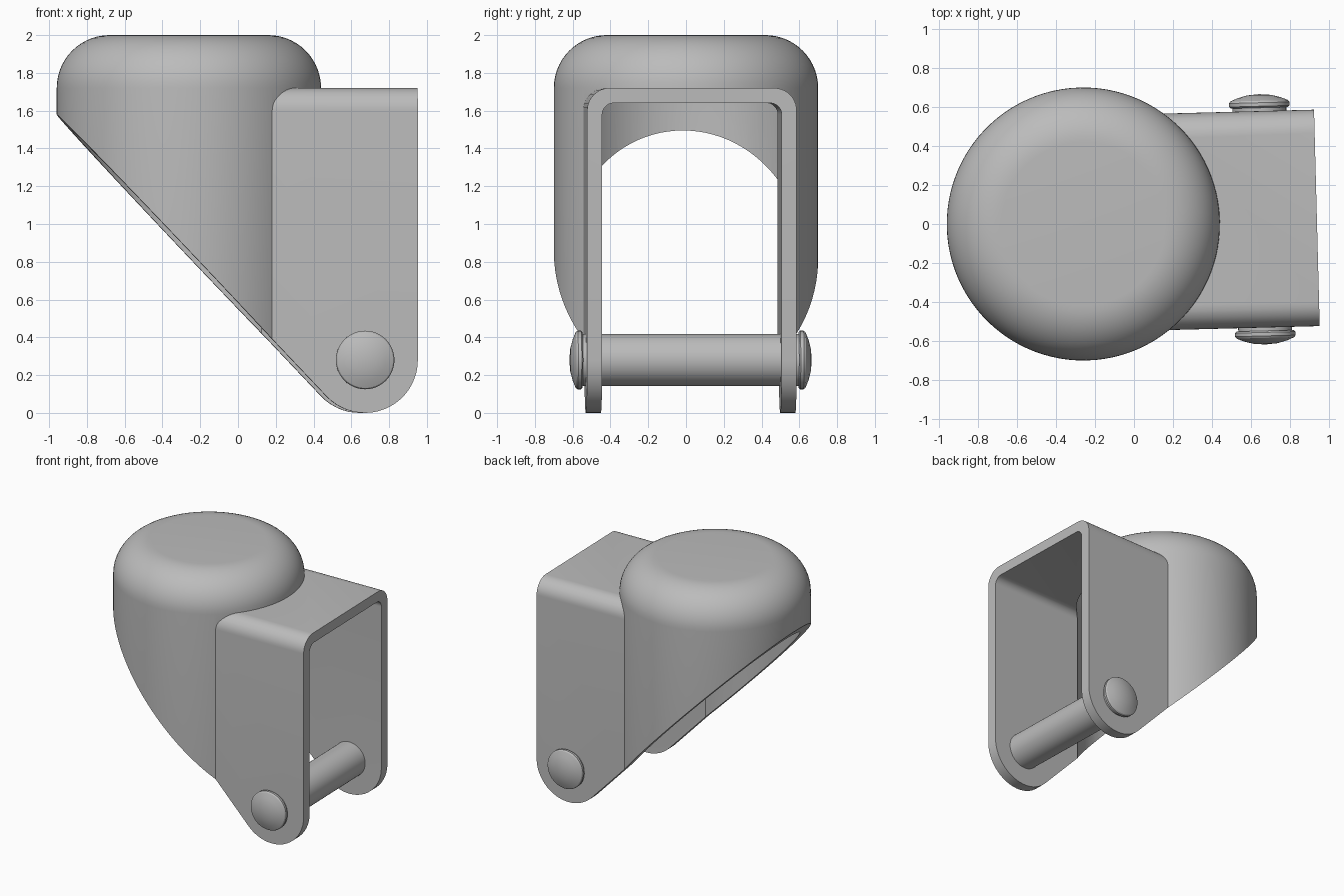
import bpy, bmesh, math
from mathutils import Matrix

if "Cube" in bpy.data.objects:
    bpy.data.objects.remove(bpy.data.objects["Cube"])

TURN = math.radians(1.5)                       # whole part is turned slightly
PLACE = Matrix.Translation((-0.26, 0, 0)) @ Matrix.Rotation(TURN, 4, "Z")
PIN_X, PIN_Z, EYE_R = 0.918, 0.28, 0.28

grey = bpy.data.materials.new("plain grey")
grey.use_nodes = True
grey.diffuse_color = (0.5, 0.5, 0.5, 1)
grey.node_tree.nodes["Principled BSDF"].inputs["Base Color"].default_value = (0.5, 0.5, 0.5, 1)


def make(name, bm):
    bmesh.ops.recalc_face_normals(bm, faces=bm.faces)
    mesh = bpy.data.meshes.new(name)
    bm.to_mesh(mesh)
    bm.free()
    mesh.materials.append(grey)
    obj = bpy.data.objects.new(name, mesh)
    bpy.context.collection.objects.link(obj)
    return obj


def arc(cx, cy, r, start, end, steps=10):
    angles = [math.radians(start + (end - start) * i / steps) for i in range(steps + 1)]
    return [(cx + r * math.cos(a), cy + r * math.sin(a)) for a in angles]


def lathe(name, profile, steps=96):
    """Spin an (r, z) profile, which starts and ends on the axis."""
    bm = bmesh.new()
    verts = [bm.verts.new((r, 0, z)) for r, z in profile]
    edges = [bm.edges.new(pair) for pair in zip(verts, verts[1:])]
    bmesh.ops.spin(bm, geom=verts + edges, axis=(0, 0, 1), cent=(0, 0, 0),
                   angle=2 * math.pi, steps=steps, use_duplicate=False)
    bmesh.ops.remove_doubles(bm, verts=bm.verts, dist=1e-5)
    return make(name, bm)


def prism(name, points, depth):
    bm = bmesh.new()
    face = bm.faces.new([bm.verts.new(p) for p in points])
    new = bmesh.ops.extrude_face_region(bm, geom=[face])["geom"]
    bmesh.ops.translate(bm, vec=depth, verts=[g for g in new if isinstance(g, bmesh.types.BMVert)])
    return make(name, bm)


def dome(name, radius, top, fillet, bottom):
    edge = arc(radius - fillet, top - fillet, fillet, 0, 90, 14)
    return lathe(name, [(0, bottom), (radius, bottom)] + edge + [(0, top)])


def arch(name, half, top, corner, bottom, length):
    """Block with rounded upper edges, running along x."""
    right = arc(half - corner, top - corner, corner, 0, 90)
    outline = [(half, bottom)] + right + [(-y, z) for y, z in reversed(right)] + [(-half, bottom)]
    return prism(name, [(0, y, z) for y, z in outline], (length, 0, 0))


def boolean(target, tool, operation):
    mod = target.modifiers.new(operation, "BOOLEAN")
    mod.operation, mod.solver, mod.object = operation, "EXACT", tool
    bpy.context.view_layer.objects.active = target
    bpy.ops.object.modifier_apply(modifier=mod.name)
    bpy.data.objects.remove(tool)


# Round housing joined to the fork, then hollowed
housing = dome("fork_housing", 0.70, 2.0, 0.28, -0.2)
boolean(housing, arch("fork_block", 0.555, 1.72, 0.12, -0.1, 1.4), "UNION")
boolean(housing, dome("dome_hollow", 0.62, 1.92, 0.20, -0.4), "DIFFERENCE")
boolean(housing, arch("fork_hollow", 0.475, 1.64, 0.06, -0.3, 1.6), "DIFFERENCE")

# Side outline: slanted underside running into rounded fork ends
side = [(-0.8, 1.685)] + arc(PIN_X, PIN_Z, EYE_R, 223.5, 360, 20) + [(PIN_X + EYE_R, 2.2), (-0.8, 2.2)]
boolean(housing, prism("side_outline", [(x, -1, z) for x, z in side], (0, 2, 0)), "INTERSECT")

# Axle pin with domed heads on both ends
half_pin = [(0.138, 0.575), (0.146, 0.572), (0.155, 0.58), (0.155, 0.598), (0.148, 0.608),
            (0.11, 0.624), (0.06, 0.637), (0, 0.642)]
pin = lathe("axle_pin", [(r, -z) for r, z in reversed(half_pin)] + half_pin, 48)
pin.data.transform(Matrix.Translation((PIN_X, 0, PIN_Z)) @ Matrix.Rotation(math.pi / 2, 4, "X"))

for obj in (housing, pin):
    obj.matrix_world = PLACE
    bpy.ops.object.select_all(action="DESELECT")
    obj.select_set(True)
    bpy.context.view_layer.objects.active = obj
    bpy.ops.object.shade_smooth_by_angle(angle=math.radians(30))
